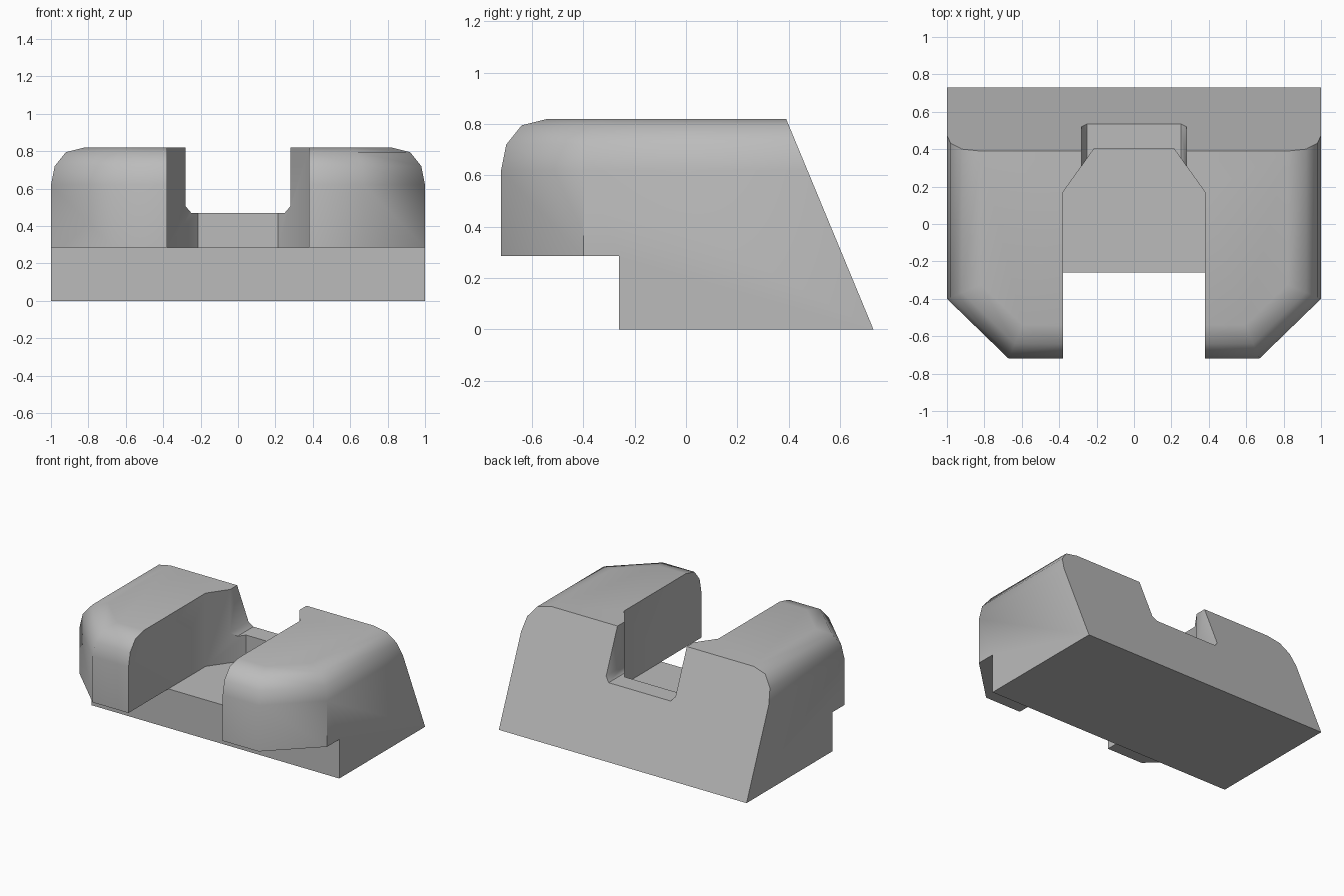
import bpy, bmesh, math
from mathutils import Vector

cube = bpy.data.objects.get("Cube")
if cube:
    bpy.data.objects.remove(cube, do_unlink=True)

grey = bpy.data.materials.new("satin grey")
grey.use_nodes = True
grey.diffuse_color = (0.5, 0.5, 0.5, 1)
grey.node_tree.nodes["Principled BSDF"].inputs["Base Color"].default_value = (0.5, 0.5, 0.5, 1)

WIDTH, FRONT, BACK, TOP, LEDGE = 1.0, -0.72, 0.73, 0.82, 0.285


def loft(name, rings):
    """Skin a closed solid through rings of equal point count."""
    bm = bmesh.new()
    loops = [[bm.verts.new(p) for p in ring] for ring in rings]
    n = len(loops[0])
    for low, high in zip(loops, loops[1:]):
        for i in range(n):
            j = (i + 1) % n
            bm.faces.new((low[i], low[j], high[j], high[i]))
    bm.faces.new(loops[0])
    bm.faces.new(loops[-1])
    bmesh.ops.recalc_face_normals(bm, faces=bm.faces)
    mesh = bpy.data.meshes.new(name)
    bm.to_mesh(mesh)
    bm.free()
    mesh.materials.append(grey)
    obj = bpy.data.objects.new(name, mesh)
    bpy.context.collection.objects.link(obj)
    return obj


def mirrored(half):
    """Close a right-hand half outline with its reflection."""
    return half + [(-x, y) for x, y in reversed(half)]


def outline(inset, z):
    """Body plan with chamfered front corners, pulled in by inset."""
    k = inset * math.tan(math.pi / 8)
    half = [(WIDTH - inset, 1.0), (WIDTH - inset, -0.4 + k), (0.67 - k, FRONT + inset)]
    return [(x, y, z) for x, y in mirrored(half)]


# Rounded-top body
shoulder = [(0, 0), (0, 0.62), (0.02, 0.72), (0.08, 0.795), (0.18, TOP)]
body = loft("sight_body", [outline(d, z) for d, z in shoulder])

# Sloping rear face
bm = bmesh.new()
bm.from_mesh(body.data)
slope = Vector((0, TOP, BACK - 0.39))
cut = bmesh.ops.bisect_plane(bm, geom=bm.verts[:] + bm.edges[:] + bm.faces[:],
                             plane_co=(0, BACK, 0), plane_no=slope, clear_outer=True)
rim = [e for e in cut["geom_cut"] if isinstance(e, bmesh.types.BMEdge)]
bmesh.ops.edgeloop_fill(bm, edges=rim)
bmesh.ops.recalc_face_normals(bm, faces=bm.faces)
bm.to_mesh(body.data)
bm.free()

# Cutters: step under the front, stepped pocket, rear notch
step = [(1.2, -1), (1.2, -0.26)]
pocket = [(0.38, -1), (0.38, 0.17), (0.215, 0.4)]
notch = [(0.28, 1), (0.28, 0.505), (0.25, 0.47)]
cutters = [
    loft("step_cutter", [[(x, y, z) for x, y in mirrored(step)] for z in (-0.2, LEDGE)]),
    loft("pocket_cutter", [[(x, y, z) for x, y in mirrored(pocket)] for z in (LEDGE, 1)]),
    loft("notch_cutter", [[(x, y, z) for x, z in mirrored(notch)] for y in (0.1, 1)]),
]
bpy.context.view_layer.objects.active = body
for obj in bpy.context.selected_objects:
    obj.select_set(False)
body.select_set(True)
for cutter in cutters:
    cutter.hide_render = True
    mod = body.modifiers.new(cutter.name, "BOOLEAN")
    mod.operation = "DIFFERENCE"
    mod.solver = "EXACT"
    mod.object = cutter
    bpy.ops.object.modifier_apply(modifier=mod.name)
    bpy.data.objects.remove(cutter, do_unlink=True)

bpy.ops.object.shade_smooth_by_angle(angle=math.radians(45))
